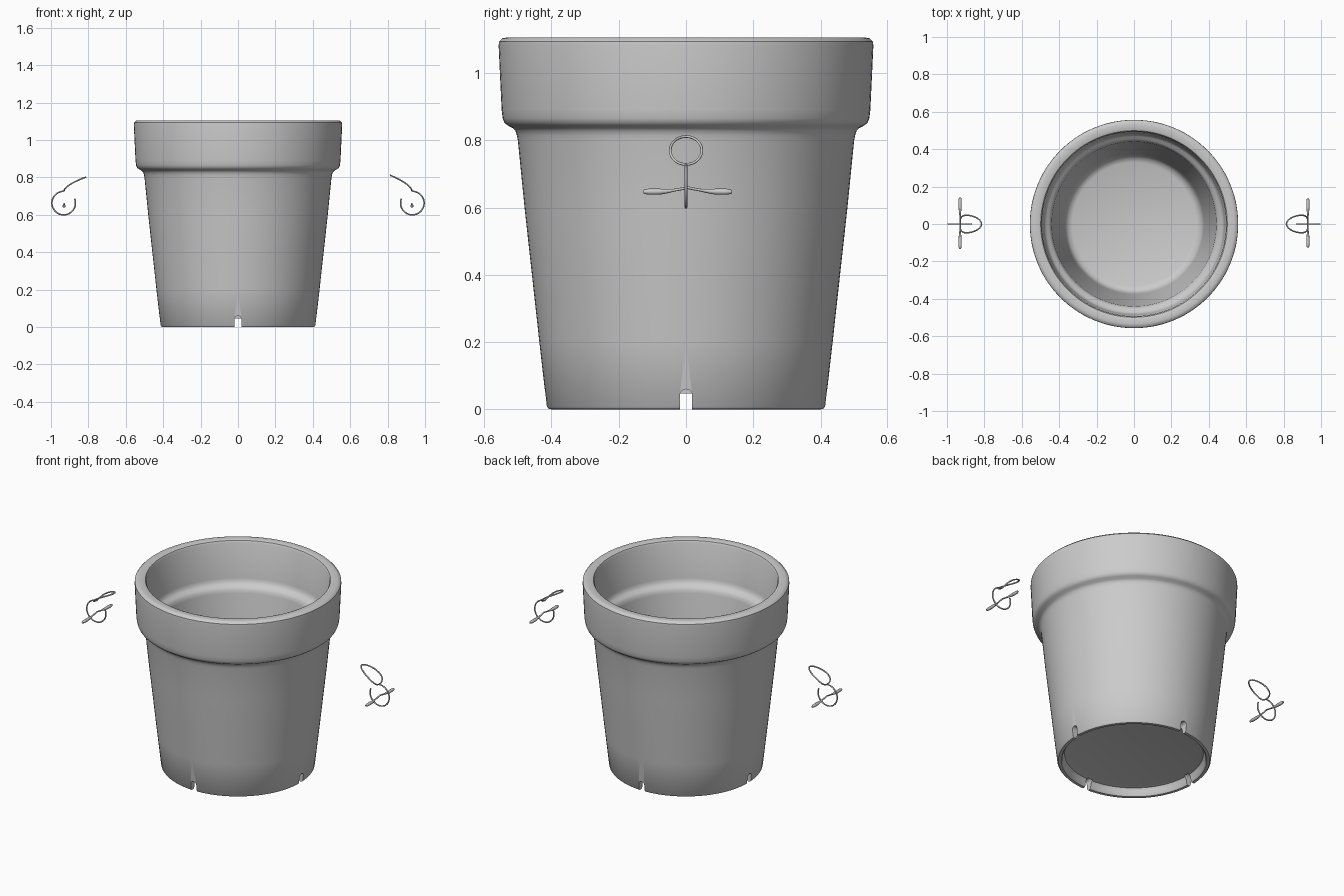
import bpy, bmesh
from math import sin, cos, pi, radians
from mathutils import Matrix

cube = bpy.data.objects.get("Cube")
if cube:
    bpy.data.objects.remove(cube, do_unlink=True)

clay = bpy.data.materials.new("plain_grey")
clay.use_nodes = True
GREY = (0.6, 0.6, 0.6, 1)
clay.diffuse_color = GREY
clay.node_tree.nodes["Principled BSDF"].inputs["Base Color"].default_value = GREY


def add_object(name, data):
    ob = bpy.data.objects.new(name, data)
    bpy.context.collection.objects.link(ob)
    data.materials.append(clay)
    return ob


def activate(ob):
    bpy.ops.object.select_all(action='DESELECT')
    ob.select_set(True)
    bpy.context.view_layer.objects.active = ob


def lathe(name, profile, steps=112):
    bm = bmesh.new()
    vs = [bm.verts.new((r, 0, z)) for r, z in profile]
    es = [bm.edges.new(pair) for pair in zip(vs, vs[1:])]
    bmesh.ops.spin(bm, geom=vs + es, cent=(0, 0, 0), axis=(0, 0, 1),
                   angle=2 * pi, steps=steps)
    bmesh.ops.remove_doubles(bm, verts=bm.verts, dist=0.0005)
    bmesh.ops.recalc_face_normals(bm, faces=bm.faces)
    mesh = bpy.data.meshes.new(name)
    bm.to_mesh(mesh)
    bm.free()
    return add_object(name, mesh)


# Pot: underside, foot, outer wall, collar, lip, inner ledge, floor
pot = lathe("flower_pot", [
    (0, .05), (.35, .05), (.374, .045), (.383, .03), (.386, .008), (.392, .001),
    (.400, 0), (.408, .001), (.414, .008), (.436, .2), (.458, .4), (.480, .6),
    (.500, .8), (.503, .815), (.507, .828), (.515, .836), (.530, .844),
    (.540, .852), (.545, .865), (.548, .89), (.557, 1.08), (.556, 1.093),
    (.546, 1.103), (.535, 1.105), (.510, 1.105), (.499, 1.101), (.493, 1.09),
    (.483, .885), (.478, .865), (.468, .854), (.454, .846), (.445, .835),
    (.440, .815), (.375, .16), (.368, .125), (.355, .103), (.33, .093), (0, .09)])

# Drain notches: one arched cutter per side of the foot
bm = bmesh.new()
half, spring = .018, .042
arch = [(-half, -.05)] + [(-half * cos(pi * i / 12), spring + half * sin(pi * i / 12))
                          for i in range(13)] + [(half, -.05)]
for k in range(4):
    face = bm.faces.new([bm.verts.new((x, -.5, z)) for x, z in arch])
    out = bmesh.ops.extrude_face_region(bm, geom=[face])
    moved = [g for g in out["geom"] if isinstance(g, bmesh.types.BMVert)]
    bmesh.ops.translate(bm, verts=moved, vec=(0, .135, 0))
    whole = list(set(moved) | set(face.verts))
    bmesh.ops.rotate(bm, verts=whole, cent=(0, 0, 0),
                     matrix=Matrix.Rotation(k * pi / 2, 3, 'Z'))
bmesh.ops.recalc_face_normals(bm, faces=bm.faces)
mesh = bpy.data.meshes.new("notch_cutter")
bm.to_mesh(mesh)
bm.free()
cutter = add_object("notch_cutter", mesh)
cutter.hide_render = True
mod = pot.modifiers.new("notches", 'BOOLEAN')
mod.operation = 'DIFFERENCE'
mod.object = cutter
activate(pot)
bpy.ops.object.modifier_apply(modifier=mod.name)
bpy.data.objects.remove(cutter, do_unlink=True)
bpy.ops.object.shade_smooth_by_angle(angle=radians(40))


def wire(name, points, radius, closed=False, swell=None):
    curve = bpy.data.curves.new(name, 'CURVE')
    curve.dimensions = '3D'
    curve.bevel_depth = radius
    curve.bevel_resolution = 2
    curve.use_fill_caps = True
    spline = curve.splines.new('POLY')
    spline.points.add(len(points) - 1)
    spline.use_cyclic_u = closed
    for i, (pt, co) in enumerate(zip(spline.points, points)):
        pt.co = (*co, 1)
        pt.radius = swell[i] if swell else 1
    ob = add_object(name, curve)
    activate(ob)
    bpy.ops.object.convert(target='MESH')
    bpy.ops.object.shade_smooth_by_angle(angle=radians(50))


# Wire hangers: hook ring, curved eye loop and cross bar on each side
for side, s, rise, stretch in (("left", 1, .083, .131), ("right", -1, .073, .138)):
    ring = []
    for i in range(41):
        a = radians(90 - 292 * i / 40)
        ring.append((s * (.932 + .063 * cos(a)), 0, .663 + .063 * sin(a)))
    wire(side + "_hook_ring", ring, .004)

    eye = []
    for i in range(40):
        a = 2 * pi * i / 40
        f = (1 - cos(a)) / 2
        eye.append((s * (.93 - .115 * f ** 1.7), .047 * sin(a), .728 + rise * f))
    wire(side + "_hook_eye", eye, .004, closed=True)

    bar, swell = [], []
    for i in range(33):
        t = i / 16 - 1
        bar.append((s * .93, stretch * t + .005,
                    .659 - .012 * sin(min(1, abs(t) * 1.4) * pi / 2)))
        fat = min(1, max(0, (abs(t) - .3) / .35))
        cap = max(0, (abs(t) - .9) / .1)
        swell.append((.45 + .55 * fat) * (1 - .4 * cap))
    wire(side + "_cross_bar", bar, .009, swell=swell)
